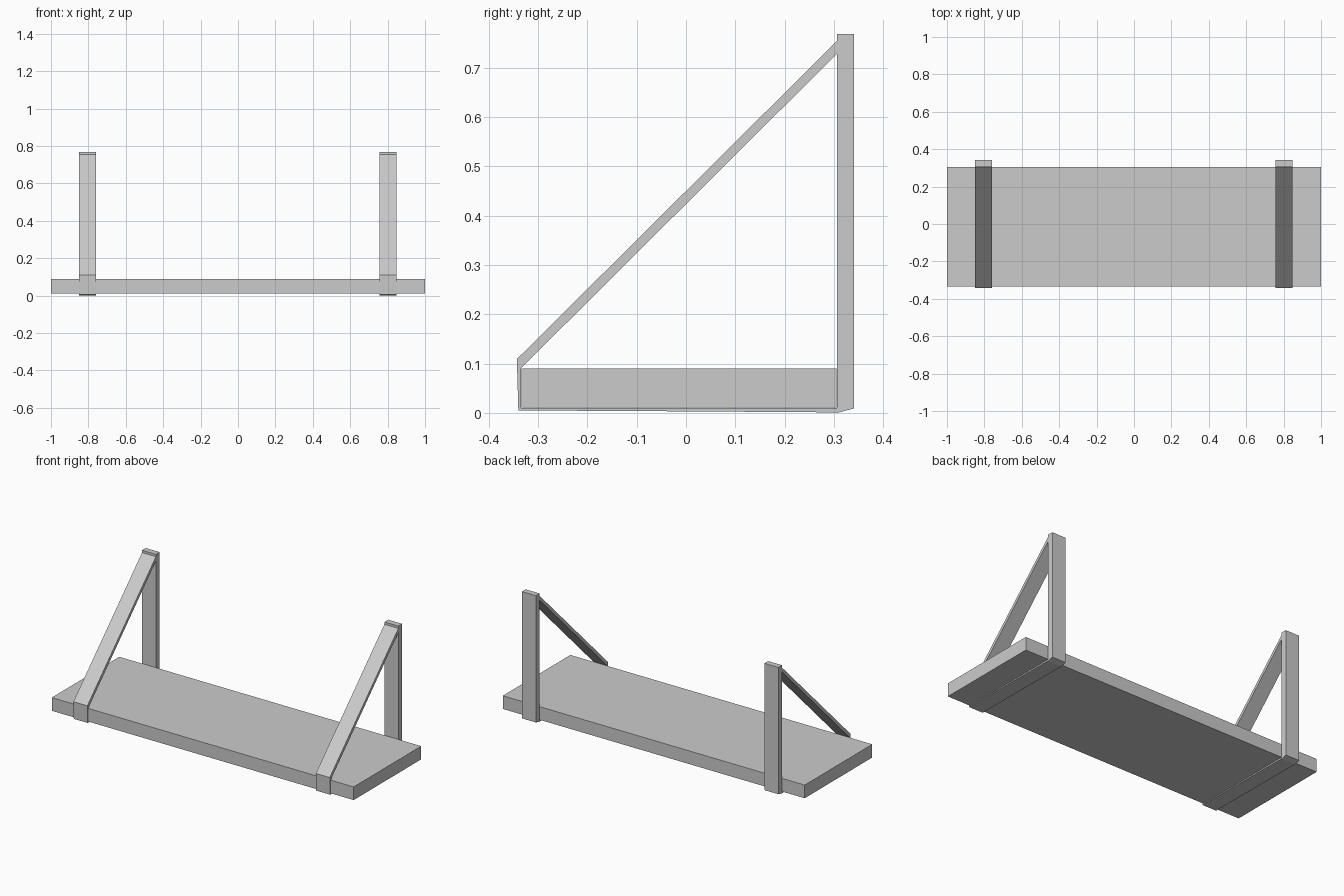
import bpy, bmesh

if "Cube" in bpy.data.objects:
    bpy.data.objects.remove(bpy.data.objects["Cube"])

def extrude_profile(name, profile, x0, x1):
    """Extrude a closed (y, z) outline along x."""
    bm = bmesh.new()
    face = bm.faces.new([bm.verts.new((x0, y, z)) for y, z in profile])
    ext = bmesh.ops.extrude_face_region(bm, geom=[face])
    verts = [v for v in ext["geom"] if isinstance(v, bmesh.types.BMVert)]
    bmesh.ops.translate(bm, verts=verts, vec=(x1 - x0, 0, 0))
    bmesh.ops.recalc_face_normals(bm, faces=bm.faces)
    mesh = bpy.data.meshes.new(name)
    bm.to_mesh(mesh)
    bm.free()
    obj = bpy.data.objects.new(name, mesh)
    bpy.context.collection.objects.link(obj)
    return obj

# Shelf board
extrude_profile("shelf_board",
                [(-0.334, 0.011), (0.305, 0.011), (0.305, 0.09), (-0.334, 0.09)], -1, 1)

# Thin strap: under the board, up the front lip, then diagonally to the post
strap = [(0.306, 0.001), (0.02, 0.003), (-0.34, 0.005), (-0.343, 0.109),
         (0.307, 0.755), (0.307, 0.729), (-0.335, 0.09), (-0.335, 0.010), (0.306, 0.010)]

# Upright wall post with a sloped foot
post = [(0.306, 0.0), (0.341, 0.009), (0.341, 0.768), (0.306, 0.768)]

for side, centre in (("left", -0.804), ("right", 0.802)):
    x0, x1 = centre - 0.046, centre + 0.046
    extrude_profile(side + "_bracket_strap", strap, x0, x1)
    extrude_profile(side + "_wall_post", post, x0, x1)
